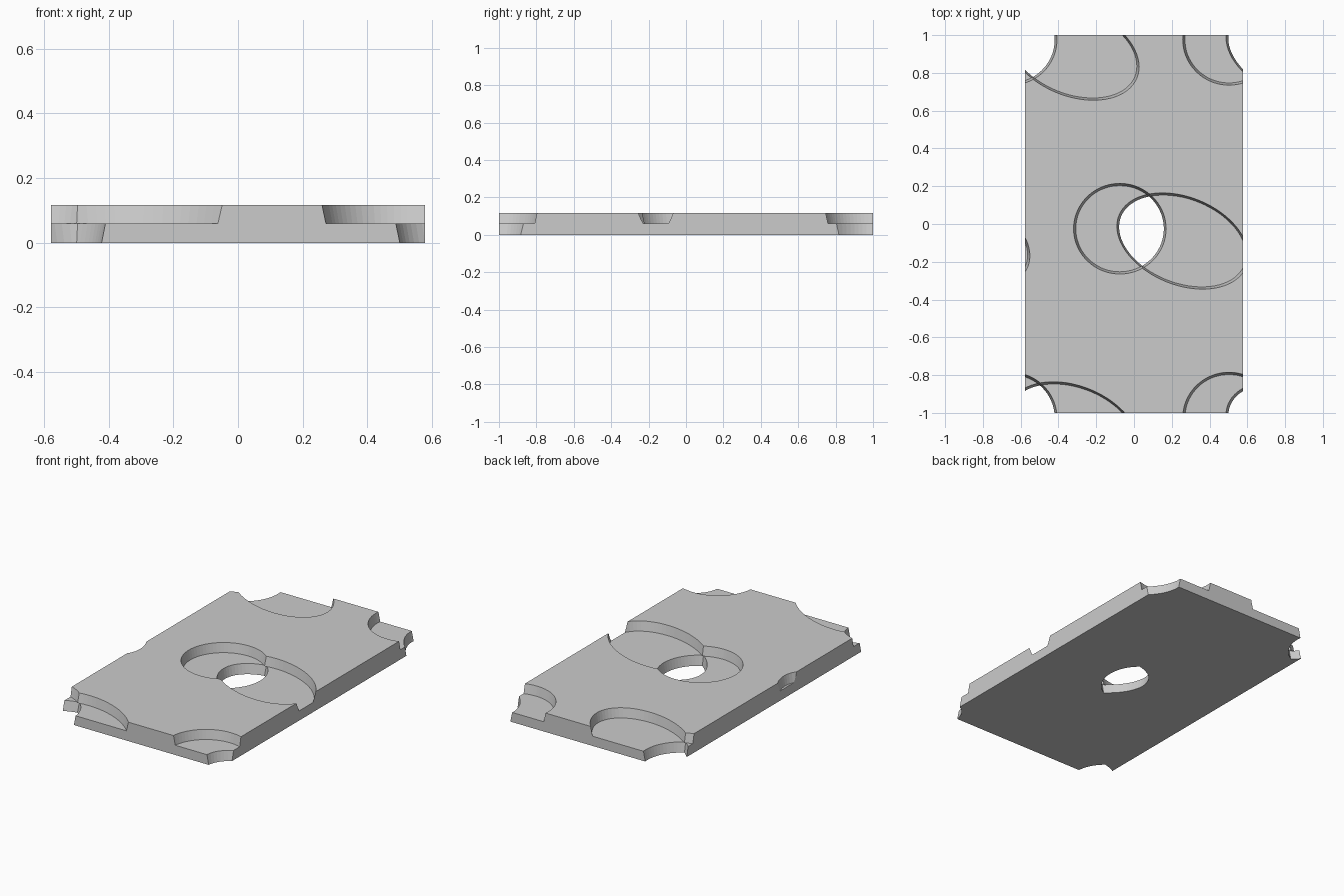
import bpy, bmesh
from math import cos, sin, tau

if "Cube" in bpy.data.objects:
    bpy.data.objects.remove(bpy.data.objects["Cube"], do_unlink=True)

HX, HY = 0.578, 1.0          # half width and half length of the plate
MID, TOP = 0.06, 0.117       # layer boundary and plate top
DRAFT = 0.012                # inward wall slope over one layer height
SEGMENTS = 72

grey = bpy.data.materials.new("plate_grey")
grey.use_nodes = True
colour = (0.6, 0.6, 0.6, 1)
grey.diffuse_color = colour
grey.node_tree.nodes["Principled BSDF"].inputs["Base Color"].default_value = colour


def new_object(name, bm):
    bmesh.ops.recalc_face_normals(bm, faces=bm.faces)
    mesh = bpy.data.meshes.new(name)
    bm.to_mesh(mesh)
    bm.free()
    mesh.materials.append(grey)
    obj = bpy.data.objects.new(name, mesh)
    bpy.context.collection.objects.link(obj)
    return obj


def slab(name, z0, z1):
    bm = bmesh.new()
    bmesh.ops.create_cube(bm, size=1)
    for v in bm.verts:
        v.co = (v.co.x * 2 * HX, v.co.y * 2 * HY, z1 if v.co.z > 0 else z0)
    return new_object(name, bm)


def oval_cutter(name, centre, radii, skew, shift, z0, z1):
    """Drafted oval plug, full size at z1 and narrower at z0."""
    bm = bmesh.new()
    rings = []
    for z in (z0 - 0.03, z1 + 0.03):
        inset = DRAFT * (z1 - z) / (z1 - z0)
        rx, ry = radii[0] - inset, radii[1] - inset
        ring = []
        for i in range(SEGMENTS):
            t = tau * i / SEGMENTS
            x = rx * cos(t)
            y = ry * (skew * cos(t) + (1 - skew * skew) ** 0.5 * sin(t))
            ring.append(bm.verts.new((centre[0] + shift[0] + x,
                                      centre[1] + shift[1] + y, z)))
        bm.faces.new(ring)
        rings.append(ring)
    low, high = rings
    for i in range(SEGMENTS):
        j = (i + 1) % SEGMENTS
        bm.faces.new((low[i], low[j], high[j], high[i]))
    obj = new_object(name, bm)
    obj.hide_render = True
    return obj


def combine(target, cutter, operation):
    mod = target.modifiers.new("cut", "BOOLEAN")
    mod.operation, mod.solver, mod.object = operation, "EXACT", cutter
    bpy.context.view_layer.update()
    graph = bpy.context.evaluated_depsgraph_get()
    mesh = bpy.data.meshes.new_from_object(target.evaluated_get(graph))
    target.modifiers.clear()
    target.data = mesh
    bpy.data.objects.remove(cutter, do_unlink=True)


ROUND = ((-0.075, -0.025), (0.245, 0.24), 0.0)
OVAL = ((0.257, -0.09), (0.348, 0.255), -0.306)

# The pattern repeats at the centre, the four corners and across the sides
shifts = [(0, 0), (-2 * HX, 0), (2 * HX, 0)]
shifts += [(sx * HX, sy * HY) for sx in (-1, 1) for sy in (-1, 1)]

lower = slab("lower_layer", 0, MID)
upper = slab("upper_layer", MID, TOP)

for s in shifts:
    # Upper layer: both recesses are cut away
    for shape in (ROUND, OVAL):
        combine(upper, oval_cutter("recess_cutter", *shape, s, MID, TOP), "DIFFERENCE")
    # Lower layer: only the lens where the two recesses overlap
    lens = oval_cutter("lens_cutter", *ROUND, s, 0, MID)
    combine(lens, oval_cutter("lens_limit", *OVAL, s, 0, MID), "INTERSECT")
    combine(lower, lens, "DIFFERENCE")

# Flat faces throughout
for layer in (lower, upper):
    for poly in layer.data.polygons:
        poly.use_smooth = False
        poly.material_index = 0
